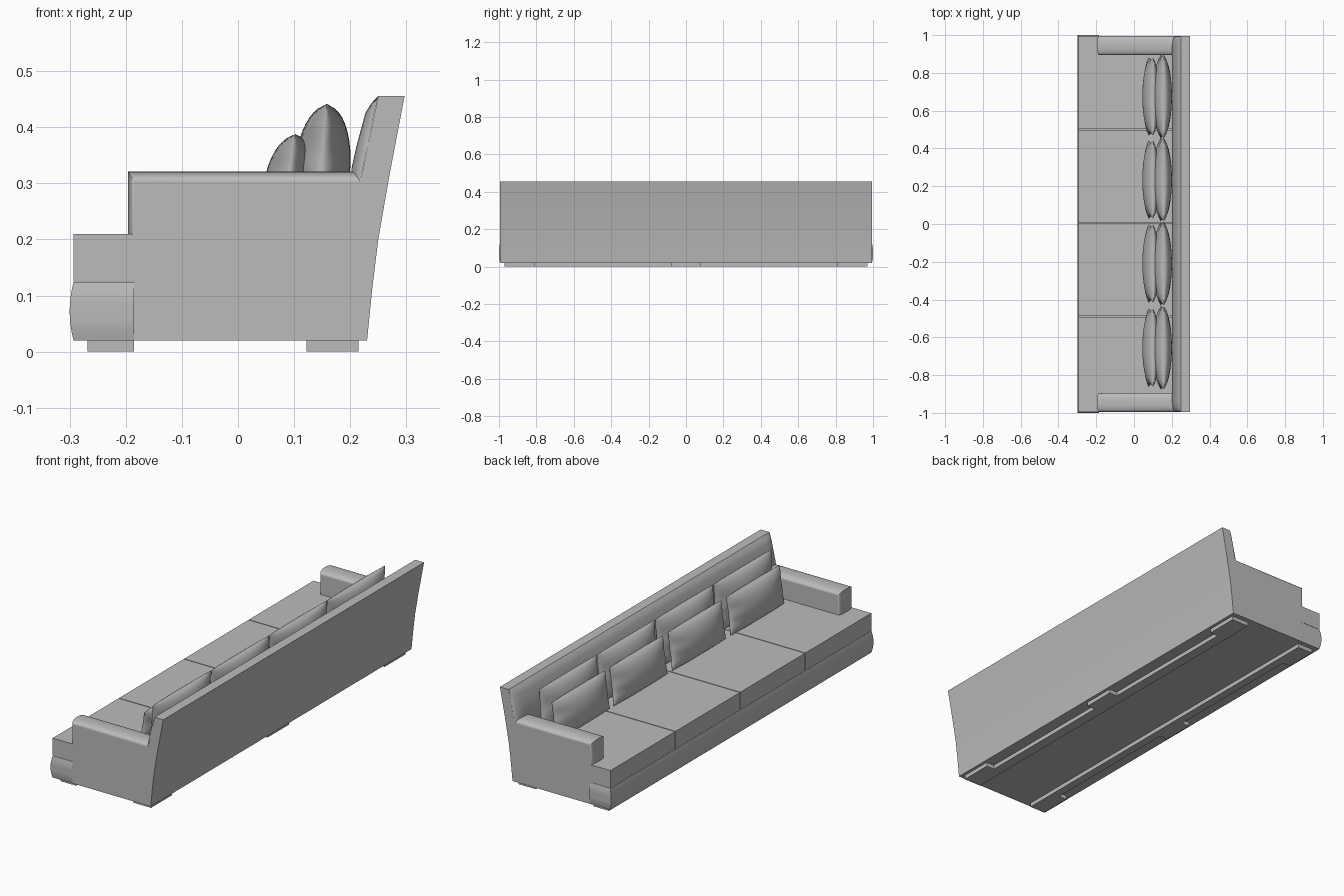
import bpy
import bmesh
import math

cube = bpy.data.objects.get("Cube")
if cube:
    bpy.data.objects.remove(cube, do_unlink=True)

fabric = bpy.data.materials.new("grey fabric")
fabric.use_nodes = True
GREY = (0.5, 0.5, 0.5, 1)
fabric.diffuse_color = GREY
fabric.node_tree.nodes["Principled BSDF"].inputs["Base Color"].default_value = GREY


def finish(name, bm, smooth=False):
    mesh = bpy.data.meshes.new(name)
    bm.to_mesh(mesh)
    bm.free()
    mesh.materials.append(fabric)
    if smooth:
        for poly in mesh.polygons:
            poly.use_smooth = True
        mesh.set_sharp_from_angle(angle=math.radians(40))
    obj = bpy.data.objects.new(name, mesh)
    bpy.context.collection.objects.link(obj)
    return obj


def prism(name, outline, lo, hi, axis):
    """Extrude an outline in xz along y, or in xy along z."""
    bm = bmesh.new()

    def place(p, h):
        return (p[0], h, p[1]) if axis == "y" else (p[0], p[1], h)

    face = bm.faces.new([bm.verts.new(place(p, lo)) for p in outline])
    result = bmesh.ops.extrude_face_region(bm, geom=[face])
    moved = [g for g in result["geom"] if isinstance(g, bmesh.types.BMVert)]
    shift = (0, hi - lo, 0) if axis == "y" else (0, 0, hi - lo)
    bmesh.ops.translate(bm, verts=moved, vec=shift)
    bmesh.ops.recalc_face_normals(bm, faces=bm.faces)
    return finish(name, bm)


def block(name, x0, x1, y0, y1, z0, z1):
    return prism(name, [(x0, y0), (x1, y0), (x1, y1), (x0, y1)], z0, z1, "z")


def surface(name, fn, nu, nv):
    """Smooth grid surface from fn(i, j)."""
    bm = bmesh.new()
    rows = [[bm.verts.new(fn(i, j)) for j in range(nv + 1)] for i in range(nu + 1)]
    for i in range(nu):
        for j in range(nv):
            bm.faces.new((rows[i][j], rows[i + 1][j], rows[i + 1][j + 1], rows[i][j + 1]))
    bmesh.ops.remove_doubles(bm, verts=bm.verts, dist=1e-5)
    return finish(name, bm, True)


HALF = 0.994      # outer half length
INNER = 0.895     # inner face of the arms
FRONT = -0.293    # front of the seat
ARM = -0.185      # front of the arms
SEAT = 0.21       # seat height

# Raked back outline shared by the frame and the arm ends
back_edge = [(0.23, 0.02), (0.239, 0.11), (0.25, 0.2), (0.27, 0.315),
             (0.297, 0.456), (0.25, 0.456), (0.218, 0.303)]
prism("frame_and_back", [(ARM, 0.02)] + back_edge + [(0.2, SEAT), (0.2, 0.125), (ARM, 0.125)],
      -INNER, INNER, "y")
for side, lo in (("left", INNER), ("right", -HALF)):
    prism(side + "_arm", [(ARM, 0.02)] + back_edge + [(ARM, 0.303)],
          lo, lo + HALF - INNER, "y")

# Rounded pads over the top and front of each arm
PAD = 16
for side, sign in (("left", 1), ("right", -1)):
    middle, half = sign * (INNER + HALF) / 2, (HALF - INNER) / 2

    def arm_pad(i, j, middle=middle, half=half):
        t = -math.cos(math.pi * j / PAD)
        b = max(0, 1 - abs(t) ** 2.5) ** 0.5
        x, z = [(ARM - 0.011 * b, SEAT), (ARM - 0.011 * b, 0.303 + 0.018 * b),
                (0.218 - 0.012 * b, 0.303 + 0.018 * b)][i]
        return x, middle + half * t, z

    surface(side + "_arm_pad", arm_pad, 2, PAD)

# Back bolster, swelling forward and rounded at both ends
profile = [(0.2, SEAT, 0), (0.218, 0.303, 0.014), (0.222, 0.325, 0.02),
           (0.232, 0.37, 0.02), (0.243, 0.425, 0.016), (0.247, 0.442, 0.01), (0.25, 0.456, 0)]
stations = [-math.cos(math.pi * k / 16) for k in range(9)]
ends = [-HALF + 0.06 * (s + 1) for s in stations]
ys = ends + [-y for y in reversed(ends)]


def bolster(i, j):
    x, z, swell = profile[i]
    y = ys[j]
    t = max(0, 1 - (HALF - abs(y)) / 0.06)
    return x - swell * max(0, 1 - t * t) ** 0.5, y, z


surface("back_bolster", bolster, len(profile) - 1, len(ys) - 1)

# Four seat cushions, the outer two wrapping in front of the arms
seams = [-0.49, 0.006, 0.5]
GAP = 0.002
for k in range(2):
    block("middle_seat_cushion", FRONT, 0.2, seams[k] + GAP, seams[k + 1] - GAP, 0.125, SEAT)
for side, s, seam in (("left", 1, seams[2] + GAP), ("right", -1, seams[0] - GAP)):
    prism(side + "_seat_cushion",
          [(FRONT, seam), (0.2, seam), (0.2, s * INNER), (ARM, s * INNER),
           (ARM, s * HALF), (FRONT, s * HALF)], 0.125, SEAT, "z")

# Front rail with a bulging cover on the front and ends
block("front_rail", FRONT, ARM, -HALF, HALF, 0.02, 0.124)
ROLL = 12


def rail_cover(i, j):
    t = 2 * i / ROLL - 1
    b = 0.007 * (1 - t * t)
    x = ARM if j in (0, 3) else FRONT - b
    y = (HALF + min(b, 0.006)) * (-1 if j < 2 else 1)
    return x, y, 0.072 + 0.052 * t


surface("front_rail_cover", rail_cover, ROLL, 3)

# Recessed plinths with three feet stepping out of each
for name, inner, recess, outer in (("front", ARM, -0.225, -0.268), ("back", 0.122, 0.172, 0.215)):
    block(name + "_plinth", min(inner, recess), max(inner, recess), -0.97, 0.97, 0, 0.02)
    for y in (-0.89, 0, 0.89):
        block(name + "_foot", min(recess, outer), max(recess, outer), y - 0.08, y + 0.08, 0, 0.02)

# Scatter pillows: a tall row against the back and a shorter row before it
NP = 20


def pillow(name, x, y, width, height, depth, lean):
    def point(i, j):
        side = -1 if i <= NP else 1
        v = -math.cos(math.pi * i / NP)
        u = -math.cos(math.pi * j / (2 * NP))
        puff = (max(0, 1 - u * u) * max(0, 1 - v * v)) ** 0.5
        # creases gathered at the two ends
        crease = 1 + 0.12 * abs(u) ** 4 * math.cos(9 * v)
        px = x + lean * v + side * depth / 2 * puff * crease
        py = y + width / 2 * u * (1 - 0.05 * (1 - v * v))
        pz = SEAT + height / 2 * (1 + v * (1 - 0.03 * (1 - u * u)))
        return px, py, pz

    surface(name, point, 2 * NP, 2 * NP)


for y in (0.675, 0.235, -0.21, -0.655):
    pillow("back_pillow", 0.15, y, 0.44, 0.232, 0.1, 0.008)
    pillow("front_pillow", 0.09, y, 0.41, 0.178, 0.088, 0.012)
